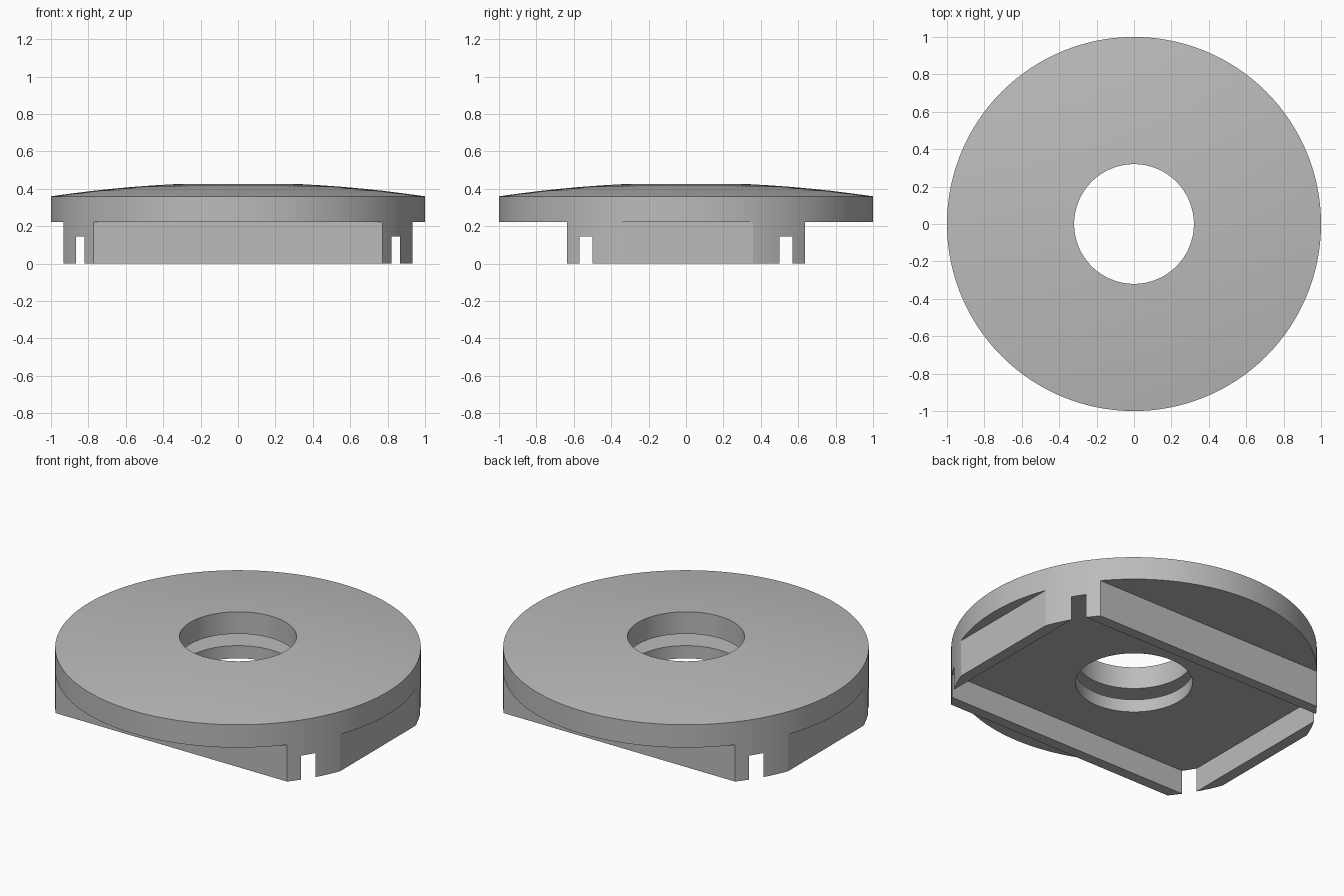
import bpy, bmesh, math

if "Cube" in bpy.data.objects:
    bpy.data.objects.remove(bpy.data.objects["Cube"])

SEG = 128
R, HOLE, POCKET = 1.0, 0.32, 0.57
Z_FLOOR, Z_STEP, Z_CEIL, Z_RIM, Z_TOP = 0.145, 0.222, 0.293, 0.36, 0.426

grey = bpy.data.materials.new("light_grey")
grey.diffuse_color = (0.5, 0.5, 0.5, 1)
grey.use_nodes = True
grey.node_tree.nodes["Principled BSDF"].inputs["Base Color"].default_value = grey.diffuse_color


def new_object(name, bm):
    bmesh.ops.recalc_face_normals(bm, faces=bm.faces)
    mesh = bpy.data.meshes.new(name)
    bm.to_mesh(mesh)
    bm.free()
    mesh.materials.append(grey)
    ob = bpy.data.objects.new(name, mesh)
    bpy.context.collection.objects.link(ob)
    return ob


def lathe(name, profile):
    """Revolve a closed (radius, z) profile around z."""
    bm = bmesh.new()
    rings = []
    for r, z in profile:
        rings.append([bm.verts.new((r * math.cos(2 * math.pi * i / SEG),
                                    r * math.sin(2 * math.pi * i / SEG), z))
                      for i in range(SEG)])
    for a, b in zip(rings, rings[1:] + rings[:1]):
        for i in range(SEG):
            j = (i + 1) % SEG
            bm.faces.new((a[i], a[j], b[j], b[i]))
    return new_object(name, bm)


def box(name, hx, hy, z0, z1):
    bm = bmesh.new()
    bmesh.ops.create_cube(bm, size=1)
    for v in bm.verts:
        v.co = (v.co.x * 2 * hx, v.co.y * 2 * hy, z1 if v.co.z > 0 else z0)
    return new_object(name, bm)


def boolean(ob, cutter, operation):
    """Apply a boolean and discard the cutter."""
    cutter.hide_render = True
    mod = ob.modifiers.new("cut", 'BOOLEAN')
    mod.operation, mod.object, mod.solver = operation, cutter, 'EXACT'
    bpy.context.view_layer.update()
    deps = bpy.context.evaluated_depsgraph_get()
    mesh = bpy.data.meshes.new_from_object(ob.evaluated_get(deps))
    ob.modifiers.clear()
    ob.data = mesh
    bpy.data.objects.remove(cutter)


def smooth(ob, angle):
    bpy.ops.object.select_all(action='DESELECT')
    ob.select_set(True)
    bpy.context.view_layer.objects.active = ob
    bpy.ops.object.shade_smooth_by_angle(angle=math.radians(angle))


# Domed disc with a hidden pocket opening into the bore
b = (Z_TOP - Z_RIM) / (R * R - HOLE * HOLE)
dome = [(r, Z_RIM + b * (R * R - r * r)) for r in (HOLE, 0.44, 0.55, 0.66, 0.77, 0.89, R)]
disc = lathe("domed_disc", dome + [(R, Z_STEP), (POCKET, Z_STEP),
                                   (POCKET, Z_CEIL), (HOLE, Z_CEIL)])
smooth(disc, 30)

# Base: round ring trimmed by a rectangle, hollowed below so the corners open as slots
base = lathe("skirted_base", [(HOLE, 0), (R, 0), (R, Z_STEP), (HOLE, Z_STEP)])
boolean(base, box("trim_box", 0.933, 0.635, -0.5, 0.5), 'INTERSECT')
boolean(base, box("recess_box", 0.866, 0.57, -0.5, Z_FLOOR), 'DIFFERENCE')
smooth(base, 15)
